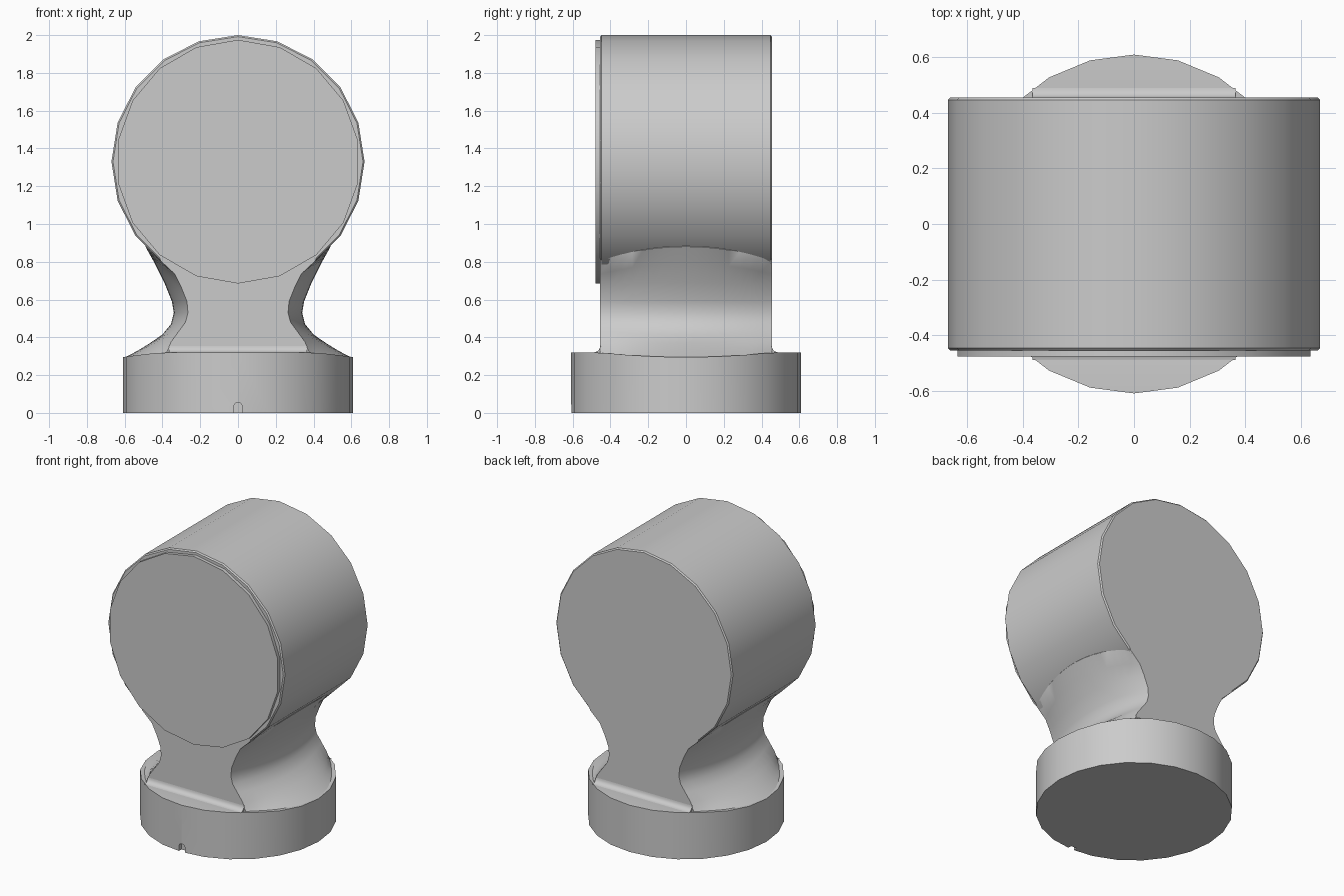
import bpy, bmesh, math
from mathutils import Matrix

if "Cube" in bpy.data.objects:
    bpy.data.objects.remove(bpy.data.objects["Cube"])

GREY = (0.6, 0.6, 0.6, 1)
mat = bpy.data.materials.new("plain grey")
mat.use_nodes = True
mat.diffuse_color = GREY
mat.node_tree.nodes["Principled BSDF"].inputs["Base Color"].default_value = GREY

HALF = 0.455      # half depth of the flat-sided body
DRUM_Z = 1.33     # height of the drum axis
BASE_R = 0.61


def finish(bm, name, angle=30):
    bmesh.ops.recalc_face_normals(bm, faces=bm.faces[:])
    mesh = bpy.data.meshes.new(name)
    bm.to_mesh(mesh)
    bm.free()
    obj = bpy.data.objects.new(name, mesh)
    bpy.context.collection.objects.link(obj)
    mesh.materials.append(mat)
    bpy.ops.object.select_all(action="DESELECT")
    obj.select_set(True)
    bpy.context.view_layer.objects.active = obj
    bpy.ops.object.shade_smooth_by_angle(angle=math.radians(angle))
    return obj


def disc(name, radius, sides, y0, y1, z, bevel=0):
    """Cylinder lying along y, with a corner at the top."""
    bm = bmesh.new()
    rings = []
    for y in (y0, y1):
        rings.append([bm.verts.new((radius * math.sin(i * math.tau / sides), y,
                                    z + radius * math.cos(i * math.tau / sides)))
                      for i in range(sides)])
    caps = [bm.faces.new(r) for r in rings]
    rims = [e for f in caps for e in f.edges]
    for i in range(sides):
        j = (i + 1) % sides
        bm.faces.new((rings[0][i], rings[0][j], rings[1][j], rings[1][i]))
    if bevel:
        bmesh.ops.bevel(bm, geom=rims, offset=bevel, segments=1, affect="EDGES")
    return finish(bm, name)


# Drum head and its raised front plate
disc("drum_head", 0.67, 20, -HALF, HALF, DRUM_Z, 0.008)
disc("front_plate", 0.645, 18, -0.478, -HALF + 0.01, DRUM_Z)

# Round base, its rim dipping slightly at the two sides
SIDES = 24
bm = bmesh.new()
low, high = [], []
for i in range(SIDES):
    a = i * math.tau / SIDES
    x, y = BASE_R * math.sin(a), -BASE_R * math.cos(a)
    low.append(bm.verts.new((x, y, 0)))
    high.append(bm.verts.new((x, y, 0.295 + 0.025 * min(1, (y / HALF) ** 2))))
bm.faces.new(low)
for i in range(SIDES):
    j = (i + 1) % SIDES
    bm.faces.new((low[i], low[j], high[j], high[i]))
for i in range(SIDES // 2):
    row = [high[i], high[i + 1], high[SIDES - i - 1], high[-i]]
    bm.faces.new(list(dict.fromkeys(row)))
base = finish(bm, "base")

# Small round-topped notch at the bottom of the base front
bm = bmesh.new()
arch = [(-0.023, -0.05), (0.023, -0.05)]
arch += [(0.023 * math.cos(k * math.pi / 8), 0.032 + 0.023 * math.sin(k * math.pi / 8))
         for k in range(9)]
face = bm.faces.new([bm.verts.new((x, -0.65, z)) for x, z in arch])
out = bmesh.ops.extrude_face_region(bm, geom=[face])
bmesh.ops.translate(bm, vec=(0, 0.07, 0),
                    verts=[v for v in out["geom"] if isinstance(v, bmesh.types.BMVert)])
cutter = finish(bm, "notch_cutter")
cutter.hide_render = True
cutter.hide_viewport = True
cut = base.modifiers.new("notch", "BOOLEAN")
cut.operation = "DIFFERENCE"
cut.object = cutter

# Waisted neck: half-width and height at mid depth, and at the flat faces
MIDDLE = [(0.605, 0.29), (0.53, 0.33), (0.465, 0.37), (0.40, 0.415), (0.355, 0.47),
          (0.34, 0.53), (0.35, 0.59), (0.39, 0.69), (0.44, 0.79), (0.49, 0.88), (0.45, 0.95)]
FACE = [(0.385, 0.31), (0.37, 0.335), (0.355, 0.375), (0.315, 0.43), (0.278, 0.48),
        (0.265, 0.53), (0.27, 0.59), (0.30, 0.665), (0.335, 0.735), (0.41, 0.805), (0.45, 0.95)]
COLS = 16
bm = bmesh.new()
walls = []
for side in (-1, 1):
    grid = []
    for c in range(COLS + 1):
        t = 2 * c / COLS - 1
        w = t * t
        grid.append([bm.verts.new((side * (m[0] * (1 - w) + f[0] * w), t * HALF,
                                   m[1] * (1 - w) + f[1] * w))
                     for m, f in zip(MIDDLE, FACE)])
    for a, b in zip(grid, grid[1:]):
        for k in range(len(MIDDLE) - 1):
            bm.faces.new((a[k], a[k + 1], b[k + 1], b[k]))
    walls.append(grid)
left, right = walls
for end in (0, COLS):
    for k in range(len(MIDDLE) - 1):
        bm.faces.new((left[end][k], right[end][k], right[end][k + 1], left[end][k + 1]))
for k in (0, -1):
    for c in range(COLS):
        bm.faces.new((left[c][k], left[c + 1][k], right[c + 1][k], right[c][k]))
finish(bm, "neck", 40)

# Concave fillets where the flat faces meet the base
for label, s in (("front", -1), ("back", 1)):
    bm = bmesh.new()
    arc = [(HALF + 0.035 * (1 - math.cos(k * math.pi / 10)),
            0.355 - 0.035 * math.sin(k * math.pi / 10)) for k in range(6)]
    arc += [(HALF - 0.02, 0.315), (HALF - 0.02, 0.355)]
    ends = [[bm.verts.new((x, s * y, z)) for y, z in arc] for x in (-0.365, 0.365)]
    for e in ends:
        bm.faces.new(e)
    for k in range(len(arc)):
        n = (k + 1) % len(arc)
        bm.faces.new((ends[0][k], ends[0][n], ends[1][n], ends[1][k]))
    finish(bm, label + "_fillet", 40)
